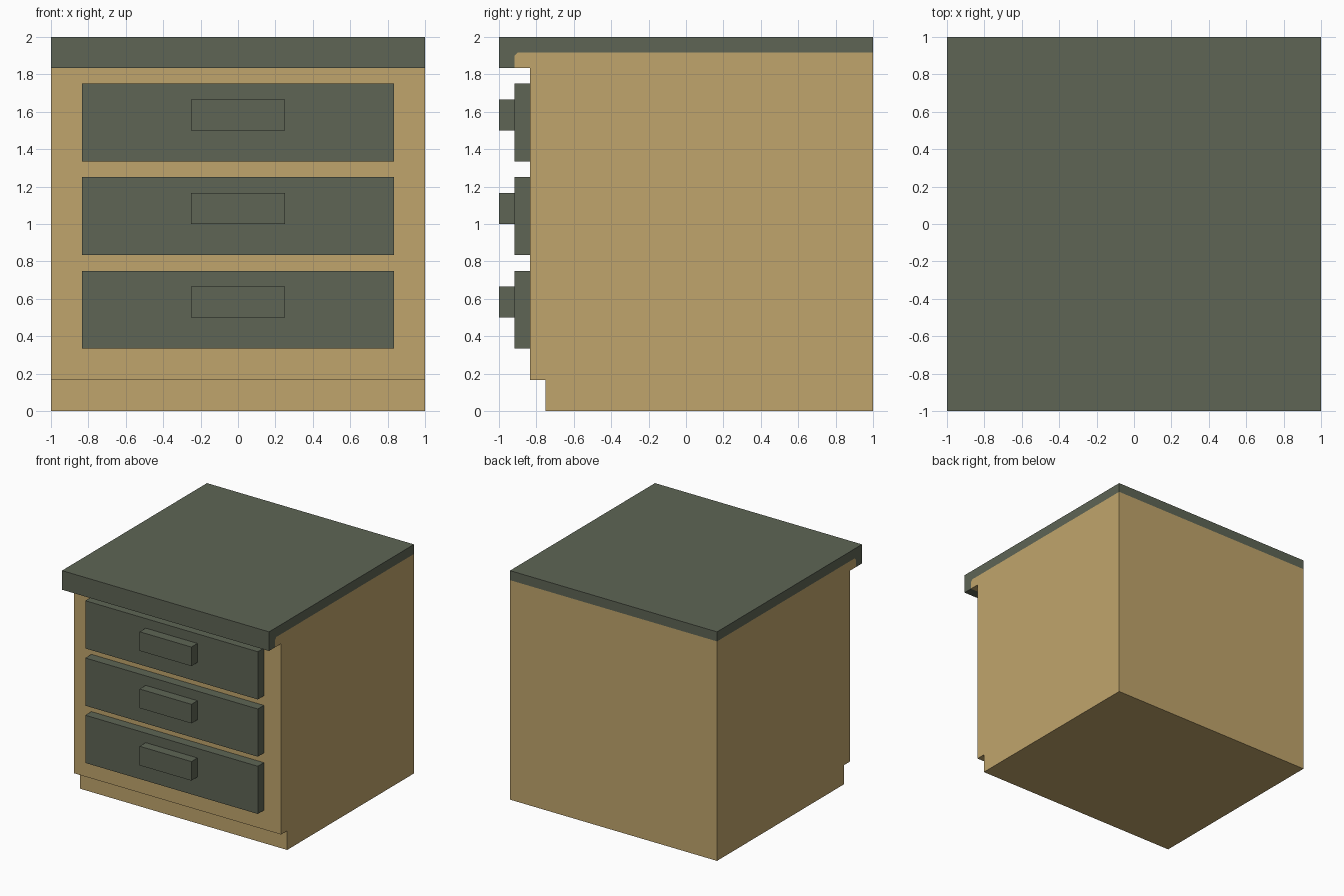
import bpy
import bmesh

if "Cube" in bpy.data.objects:
    bpy.data.objects.remove(bpy.data.objects["Cube"], do_unlink=True)

U = 1 / 12  # the cabinet is laid out on a grid of 24 units


def make_material(name, rgb):
    mat = bpy.data.materials.new(name)
    mat.use_nodes = True
    mat.diffuse_color = (*rgb, 1)
    bsdf = next(n for n in mat.node_tree.nodes if n.type == 'BSDF_PRINCIPLED')
    bsdf.inputs["Base Color"].default_value = (*rgb, 1)
    return mat


tan = make_material("tan_wood", (0.527, 0.376, 0.150))
green = make_material("grey_green_paint", (0.112, 0.130, 0.091))


def extrude_profile(name, profile, half_width, mat):
    """Extrude a (y, z) side profile evenly to both sides of x = 0."""
    bm = bmesh.new()
    verts = [bm.verts.new((-half_width, y, z)) for y, z in profile]
    face = bm.faces.new(verts)
    ext = bmesh.ops.extrude_face_region(bm, geom=[face])
    moved = [g for g in ext["geom"] if isinstance(g, bmesh.types.BMVert)]
    bmesh.ops.translate(bm, verts=moved, vec=(2 * half_width, 0, 0))
    bmesh.ops.recalc_face_normals(bm, faces=bm.faces)
    mesh = bpy.data.meshes.new(name)
    bm.to_mesh(mesh)
    bm.free()
    mesh.materials.append(mat)
    obj = bpy.data.objects.new(name, mesh)
    bpy.context.collection.objects.link(obj)
    return obj


def block(name, half_width, y0, y1, z0, z1, mat):
    return extrude_profile(name, [(y0, z0), (y1, z0), (y1, z1), (y0, z1)],
                           half_width, mat)


# Line where the body meets the worktop, with a small chamfer at the front
c = 0.018
seam = [(1, 23 * U), (-11 * U + c, 23 * U), (-11 * U, 23 * U - c), (-11 * U, 22 * U)]

# Body with recessed plinth and a ledge under the worktop
extrude_profile("cabinet_body", seam + [
    (-10 * U, 22 * U), (-10 * U, 2 * U), (-9 * U, 2 * U), (-9 * U, 0), (1, 0)], 1, tan)

# Worktop with a lip hanging down at the front
extrude_profile("worktop", seam + [(-1, 22 * U), (-1, 2), (1, 2)], 1, green)

# Three drawers, each with a block handle
for i, level in enumerate(("bottom", "middle", "top")):
    z = (4 + 6 * i) * U
    block(f"{level}_drawer_front", 10 * U, -11 * U, -10 * U, z, z + 5 * U, green)
    block(f"{level}_drawer_handle", 3 * U, -1, -11 * U, z + 2 * U, z + 4 * U, green)
